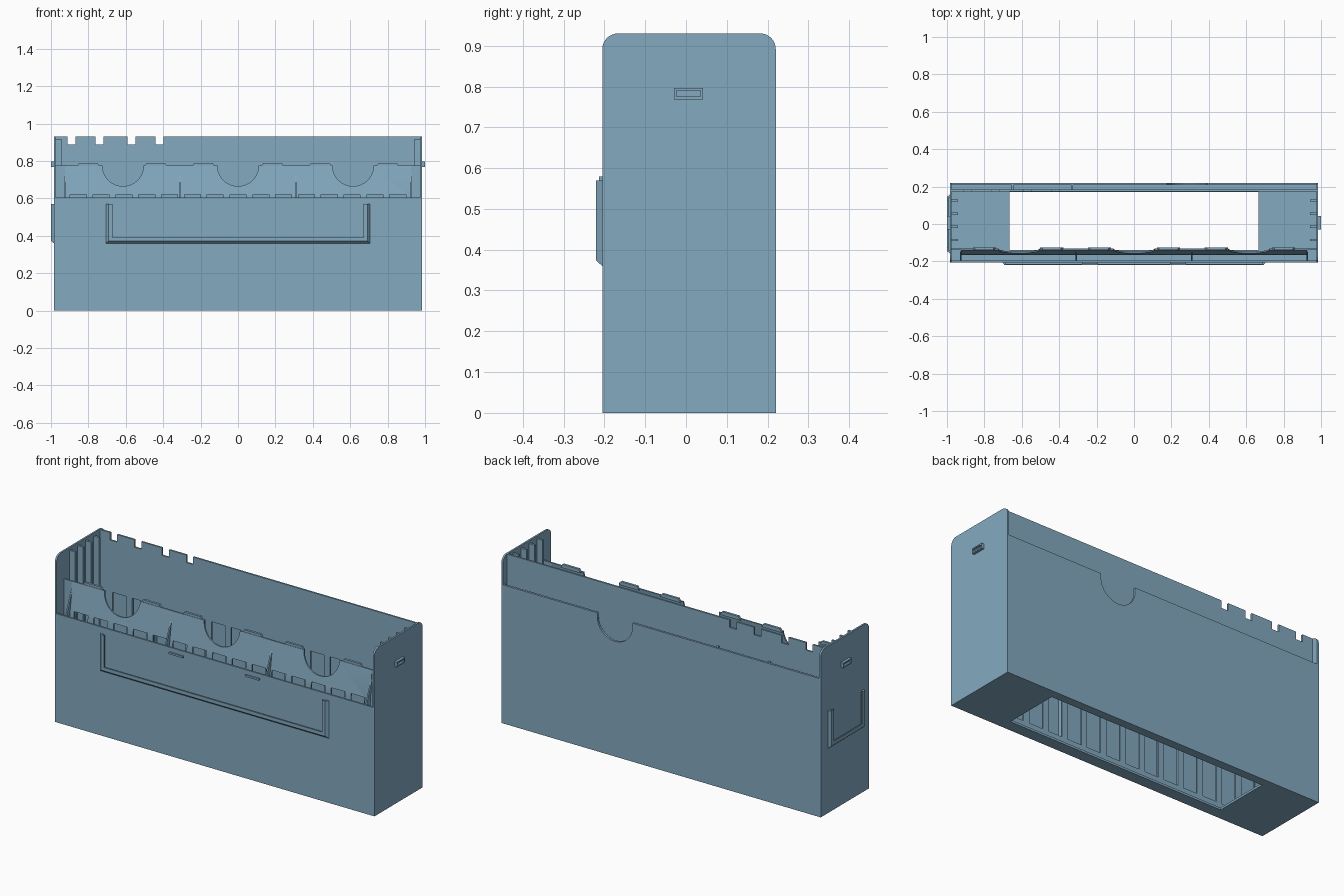
import bpy, bmesh, math
from mathutils import Matrix, Vector

if "Cube" in bpy.data.objects:
    bpy.data.objects.remove(bpy.data.objects["Cube"], do_unlink=True)

blue = bpy.data.materials.new("dusty_blue")
blue.use_nodes = True
colour = (0.23, 0.40, 0.53, 1)
blue.diffuse_color = colour
blue.node_tree.nodes["Principled BSDF"].inputs["Base Color"].default_value = colour


def finish(name, bm):
    bmesh.ops.recalc_face_normals(bm, faces=bm.faces)
    mesh = bpy.data.meshes.new(name)
    bm.to_mesh(mesh)
    bm.free()
    mesh.materials.append(blue)
    obj = bpy.data.objects.new(name, mesh)
    bpy.context.collection.objects.link(obj)
    return obj


def add_prism(bm, points, axis, start, end):
    """Extrude a 2D outline along an axis: x uses (y, z), y uses (x, z)."""
    def place(p, d):
        return (d, p[0], p[1]) if axis == "x" else (p[0], d, p[1])
    low = [bm.verts.new(place(p, start)) for p in points]
    high = [bm.verts.new(place(p, end)) for p in points]
    bm.faces.new(low)
    bm.faces.new(high)
    for i in range(len(points)):
        j = (i + 1) % len(points)
        bm.faces.new((low[i], low[j], high[j], high[i]))


def prism(name, points, axis, start, end):
    bm = bmesh.new()
    add_prism(bm, points, axis, start, end)
    return finish(name, bm)


def boxes(name, spans):
    """One object of boxes, each given as (x0, x1, y0, y1, z0, z1)."""
    bm = bmesh.new()
    for x0, x1, y0, y1, z0, z1 in spans:
        add_prism(bm, [(x0, z0), (x1, z0), (x1, z1), (x0, z1)], "y", y0, y1)
    return finish(name, bm)


def discs(name, centres, z, radius, y0, y1):
    bm = bmesh.new()
    for c in centres:
        ring = [(c + radius * math.cos(math.tau * i / 48),
                 z + radius * math.sin(math.tau * i / 48)) for i in range(48)]
        add_prism(bm, ring, "y", y0, y1)
    return finish(name, bm)


def cut(obj, cutter):
    mod = obj.modifiers.new("cut", "BOOLEAN")
    mod.operation = "DIFFERENCE"
    mod.solver = "EXACT"
    mod.object = cutter
    bpy.context.view_layer.objects.active = obj
    bpy.ops.object.modifier_apply(modifier=mod.name)
    bpy.data.objects.remove(cutter, do_unlink=True)


W, T = 0.985, 0.01          # half width, wall thickness
FRONT, BACK, TOP = -0.205, 0.22, 0.93
WINDOWS = [0.122 * i for i in range(-7, 8)]

# floor with its long opening
floor = boxes("floor", [(-W, W, FRONT, BACK, 0, 0.012)])
cut(floor, boxes("cutter", [(-0.665, 0.665, -0.14, 0.172, -1, 1)]))

# side walls with rounded top corners
R = 0.038
outline = [(FRONT, 0), (BACK, 0)]
for centre, begin in ((BACK - R, 0), (FRONT + R, 90)):
    for step in range(9):
        a = math.radians(begin + step * 90 / 8)
        outline.append((centre + R * math.cos(a), TOP - R + R * math.sin(a)))
for side, s in (("left", 1), ("right", -1)):
    prism(side + "_wall", outline, "x", s * (W - T), s * W)
    # upright guide ribs inside
    lo, hi = sorted((s * 0.94, s * (W - T)))
    boxes(side + "_guide_ribs", [(lo, hi, y - 0.006, y + 0.006, 0.012, 0.915)
                                 for y in (-0.085, -0.015, 0.055, 0.125)])
    # small raised frame on the outside
    lo, hi = sorted((s * W, s * 1.0))
    frame = boxes(side + "_catch", [(lo, hi, -0.03, 0.042, 0.768, 0.796)])
    lo, hi = sorted((s * (W + 0.004), s * 1.1))
    cut(frame, boxes("cutter", [(lo, hi, -0.023, 0.035, 0.776, 0.79)]))

# front outer wall
boxes("front_wall", [(-W, W, FRONT, FRONT + T, 0, 0.605)])

# inner front panel: upright below, leaning back above
panel = prism("front_inner_panel",
              [(-0.165, 0.012), (-0.165, 0.605), (-0.14, 0.775),
               (-0.132, 0.775), (-0.157, 0.605), (-0.157, 0.012)],
              "x", -0.925, 0.925)
cut(panel, boxes("cutter", [(x - 0.043, x + 0.043, -0.18, -0.14, 0.05, 0.622)
                            for x in WINDOWS]))
cut(panel, discs("cutter", (-0.615, 0, 0.615), 0.775, 0.11, -0.2, -0.1))

# pocket dividers and end cheeks
for name, x in (("right_cheek", -0.925), ("right_divider", -0.31),
                ("left_divider", 0.31), ("left_cheek", 0.925)):
    prism(name, [(-0.196, 0.012), (-0.196, 0.6), (-0.146, 0.725), (-0.158, 0.6),
                 (-0.158, 0.012)], "x", x - 0.004, x + 0.004)
boxes("end_plates", [(-0.977, -0.923, -0.14, -0.132, 0.012, 0.775),
                     (0.923, 0.977, -0.14, -0.132, 0.012, 0.775)])

# tabs along the leaning panel's top edge
bm = bmesh.new()
for x in (-0.8, -0.44, -0.185, 0.185, 0.44, 0.8):
    add_prism(bm, [(x - 0.062, 0.768), (x + 0.062, 0.768),
                   (x + 0.05, 0.788), (x - 0.05, 0.788)], "y", -0.138, -0.125)
finish("panel_tabs", bm)

# tall inner back panel with notches and windows
inner = boxes("back_inner_panel", [(-W + T, W - T, 0.175, 0.185, 0.012, TOP)])
cut(inner, boxes("cutter", [(x - 0.021, x + 0.021, 0.1, 0.3, 0.888, 1)
                            for x in (-0.89, -0.74, -0.57, -0.42)]))
cut(inner, boxes("cutter", [(x - 0.043, x + 0.043, 0.17, 0.19, 0.05, 0.6)
                            for x in WINDOWS]))

# shorter outer back wall with a finger cutout, and pocket spacers
outer = boxes("back_wall", [(-W, W, 0.208, BACK, 0, 0.772)])
cut(outer, discs("cutter", [0.285], 0.75, 0.108, 0.1, 0.3))
cut(outer, boxes("cutter", [(0.177, 0.393, 0.1, 0.3, 0.75, 1)]))
boxes("back_pocket_spacers", [(x - 0.005, x + 0.005, 0.184, 0.209, 0.012, 0.768)
                              for x in (-0.65, -0.33)])


def label_holder(name, half, matrix):
    """U-shaped slot for a card, chamfered outside, facing -y before placing."""
    d, c = 0.015, 0.013
    base = [(-half, 0.36), (half, 0.36), (half, 0.57), (-half, 0.57)]
    face = [(-half + c, 0.36 + c), (half - c, 0.36 + c),
            (half - c, 0.57), (-half + c, 0.57)]
    bm = bmesh.new()
    add_prism(bm, base, "y", 0, -d)
    bm.verts.ensure_lookup_table()
    for i, p in enumerate(face):
        bm.verts[4 + i].co = Vector((p[0], -d, p[1]))
    holder = finish(name, bm)
    a, b = half - 0.034, half - 0.018
    cut(holder, boxes("cutter", [(-a, a, -0.1, 0.1, 0.392, 1)]))
    cut(holder, boxes("cutter", [(-b, b, -0.008, 0.1, 0.378, 1)]))
    holder.data.transform(matrix)


label_holder("front_label_holder", 0.705, Matrix.Translation((0, FRONT, 0)))
label_holder("side_label_holder", 0.158,
             Matrix.Translation((-W, 0, 0)) @ Matrix.Rotation(-math.pi / 2, 4, "Z"))

# small clips above the front label holder
boxes("label_clips", [(x - 0.043, x + 0.043, FRONT - 0.008, FRONT, 0.57, 0.58)
                      for x in (-0.235, 0.235)])

# smooth only the rounded corners and cutouts
for obj in bpy.context.scene.objects:
    obj.select_set(obj.type == "MESH")
bpy.ops.object.shade_smooth_by_angle(angle=math.radians(30))
